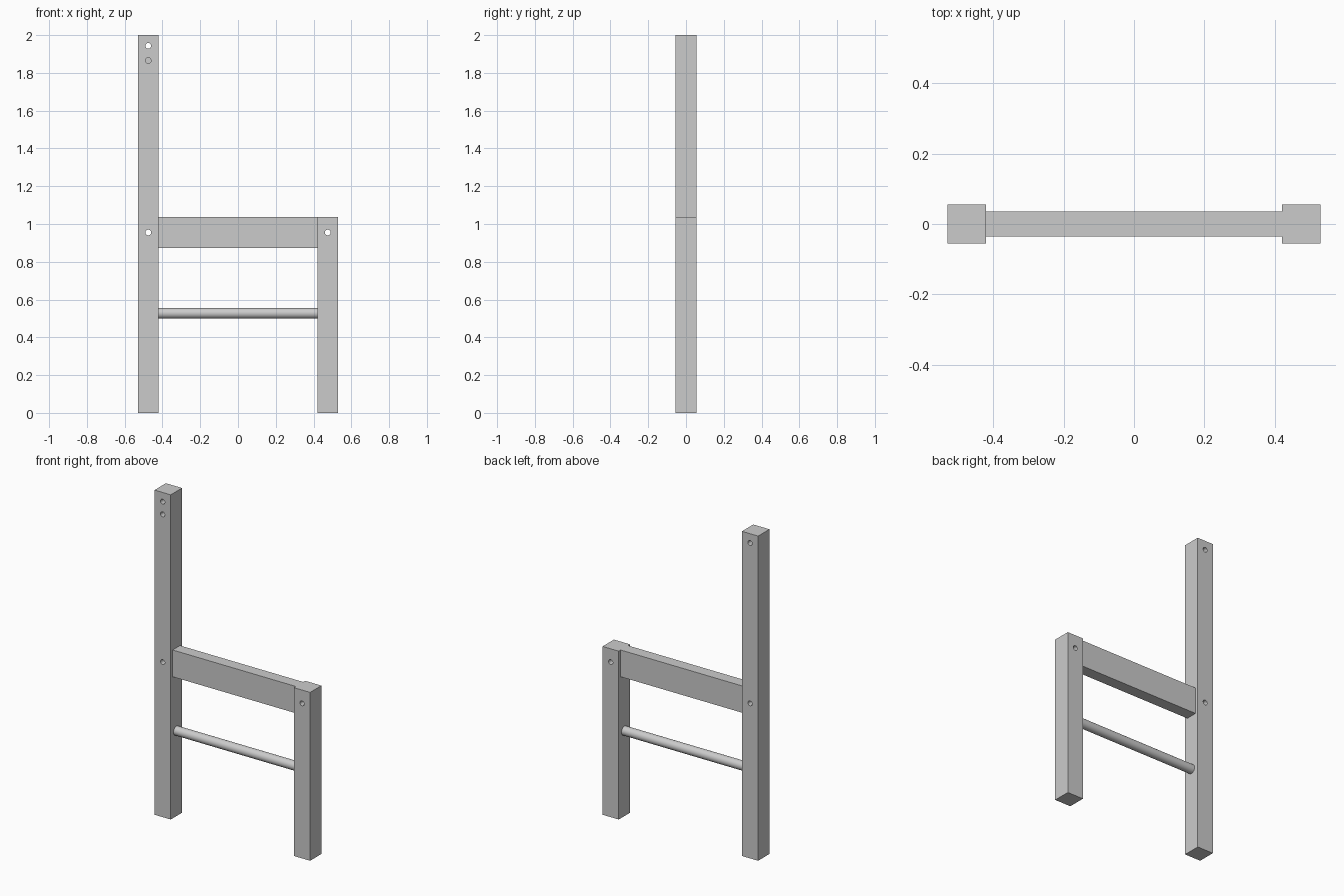
import bpy
from math import pi

if "Cube" in bpy.data.objects:
    bpy.data.objects.remove(bpy.data.objects["Cube"])

POST, POST_X = 0.11, 0.475      # post thickness and centre distance
HOLE_R = 0.015


def box(name, x, y, z):
    """Box from (min, max) ranges."""
    bpy.ops.mesh.primitive_cube_add(size=1, location=[sum(r) / 2 for r in (x, y, z)])
    ob = bpy.context.object
    ob.name = name
    ob.scale = [r[1] - r[0] for r in (x, y, z)]
    bpy.ops.object.transform_apply(location=True, rotation=True, scale=True)
    return ob


def rod(name, radius, length, loc, rot, sides=32):
    bpy.ops.mesh.primitive_cylinder_add(vertices=sides, radius=radius, depth=length,
                                        location=loc, rotation=rot)
    ob = bpy.context.object
    ob.name = name
    bpy.ops.object.transform_apply(location=True, rotation=True, scale=True)
    return ob


def boolean(target, tool, operation):
    """Apply a boolean and remove the tool object."""
    mod = target.modifiers.new(operation.title(), 'BOOLEAN')
    mod.operation, mod.solver, mod.object = operation, 'EXACT', tool
    bpy.ops.object.select_all(action='DESELECT')
    bpy.context.view_layer.objects.active = target
    target.select_set(True)
    bpy.ops.object.modifier_apply(modifier=mod.name)
    bpy.data.objects.remove(tool, do_unlink=True)


def post(name, side, height):
    cx = side * POST_X
    h = POST / 2
    return box(name, (cx - h, cx + h), (-h, h), (0, height))


# Posts: tall on the left, short on the right
frame = post("bed_end_frame", -1, 2.0)
short_post = post("short_post", 1, 1.037)

# Rail and round crossbar, let slightly into the posts
rail = box("rail", (-0.43, 0.43), (-0.036, 0.036), (0.872, 1.037))
crossbar = rod("crossbar", 0.028, 0.86, (0, 0, 0.527), (0, pi / 2, 0))
for part in (rail, short_post, crossbar):
    boolean(frame, part, 'UNION')

# Bolt holes right through the posts
for x, z in ((-POST_X, 1.943), (-POST_X, 0.955), (POST_X, 0.955)):
    boolean(frame, rod("hole", HOLE_R, 0.3, (x, 0, z), (pi / 2, 0, 0)), 'DIFFERENCE')

# Blind peg hole in the front of the tall post
boolean(frame, rod("peg_hole", HOLE_R, 0.11, (-POST_X, -POST / 2, 1.865), (pi / 2, 0, 0)),
        'DIFFERENCE')

bpy.ops.object.shade_smooth_by_angle()
